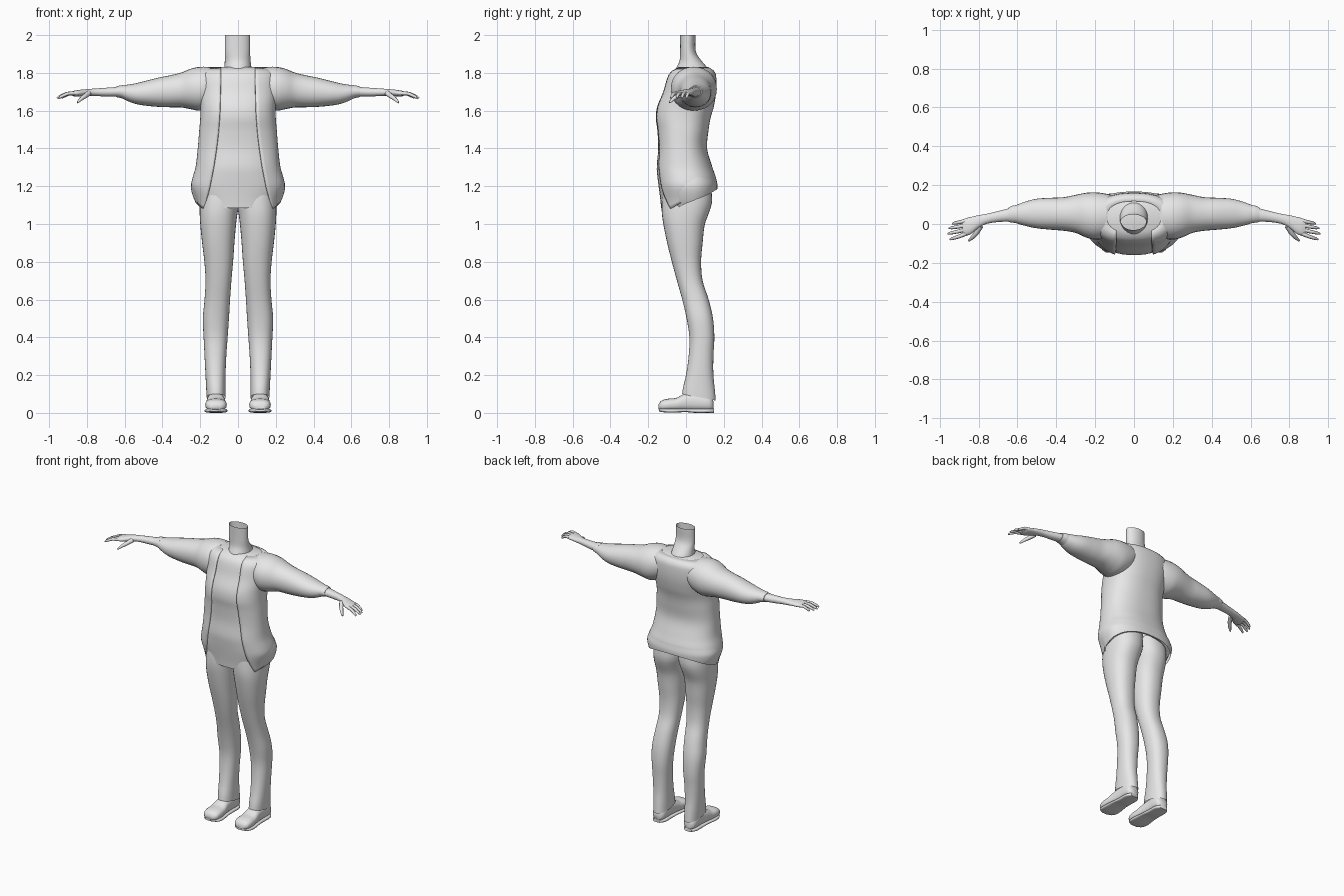
import bpy, bmesh, math
from mathutils import Vector

cloth = bpy.data.materials.new("plain_grey")
cloth.diffuse_color = (0.8, 0.8, 0.8, 1)


def sample(rows, s):
    """Smooth interpolation of the values in rows at position s."""
    s = max(rows[0][0], min(rows[-1][0], s))
    k = 0
    while k < len(rows) - 2 and s > rows[k + 1][0]:
        k += 1

    def slope(i, c):
        a, b = rows[max(i - 1, 0)], rows[min(i + 1, len(rows) - 1)]
        return (b[c] - a[c]) / (b[0] - a[0])
    p, q = rows[k], rows[k + 1]
    h = q[0] - p[0]
    t = (s - p[0]) / h
    out = []
    for c in range(1, len(p)):
        out.append((2*t**3 - 3*t*t + 1) * p[c] + (t**3 - 2*t*t + t) * h * slope(k, c)
                   + (3*t*t - 2*t**3) * q[c] + (t**3 - t*t) * h * slope(k + 1, c))
    return out


def finish(name, bm, mirror):
    me = bpy.data.meshes.new(name)
    bm.to_mesh(me)
    bm.free()
    ob = bpy.data.objects.new(name, me)
    bpy.context.collection.objects.link(ob)
    me.materials.append(cloth)
    bpy.context.view_layer.objects.active = ob
    ob.select_set(True)
    bpy.ops.object.shade_smooth_by_angle(angle=math.radians(50))
    ob.select_set(False)
    if mirror:
        ob.modifiers.new("mirror", 'MIRROR').use_mirror_merge = False
    return ob


def skin(bm, grid, closed, caps):
    """Faces between consecutive rings, with optional end caps."""
    n = len(grid[0])
    for a, b in zip(grid, grid[1:]):
        for j in range(n if closed else n - 1):
            k = (j + 1) % n
            bm.faces.new((a[j], a[k], b[k], b[j]))
    if caps[0]:
        bm.faces.new(grid[0][::-1])
    if caps[1]:
        bm.faces.new(grid[-1])


def loft(name, axis, rows, steps=24, n=32, p=0.85, caps=(0, 0), hem=None,
         gap=None, grow=0.0, mirror=False):
    """Rows are (position, u_min, u_max, v_min, v_max) along the axis."""
    bm = bmesh.new()
    s0, s1 = rows[0][0], rows[-1][0]
    grid = []
    for i in range(steps + 1):
        ring = []
        for j in range(n):
            f = j / (n - 1) if gap else j / n
            t = -math.pi / 2 + 2 * math.pi * f
            for _ in range(2 if gap else 1):
                lo = hem((1 + math.sin(t)) / 2) if hem else s0
                s = lo + (s1 - lo) * i / steps
                u0, u1, v0, v1 = sample(rows, s)
                ru, rv = (u1 - u0) / 2 + grow, (v1 - v0) / 2 + grow
                if gap:  # open front, edges at the given half width
                    x = min(sample(gap, s)[0], 0.9 * ru)
                    t0 = -math.acos((x / ru) ** (1 / p))
                    t = t0 + (math.pi - 2 * t0) * f
            c, d = math.cos(t), math.sin(t)
            u = (u0 + u1) / 2 + ru * math.copysign(abs(c) ** p, c)
            v = (v0 + v1) / 2 + rv * math.copysign(abs(d) ** p, d)
            co = {'z': (u, v, s), 'x': (s, u, v), 'y': (v, s, u)}[axis]
            ring.append(bm.verts.new(co))
        grid.append(ring)
    skin(bm, grid, not gap, caps)
    return finish(name, bm, mirror)


def finger(name, pts, radii):
    """Round tube through points, mirrored to the other hand."""
    bm = bmesh.new()
    pts = [Vector(q) for q in pts]
    grid = []
    for i, q in enumerate(pts):
        d = (pts[min(i + 1, len(pts) - 1)] - pts[max(i - 1, 0)]).normalized()
        a = d.cross(Vector((0, 0, 1))).normalized()
        b = d.cross(a)
        grid.append([bm.verts.new(q + radii[i] * (a * math.cos(k * math.pi / 4)
                     + b * math.sin(k * math.pi / 4))) for k in range(8)])
    skin(bm, grid, True, (1, 1))
    finish(name, bm, True)


# Torso cross-sections shared by shirt and jacket
torso = [(1.06, -.195, .195, -.13, .12), (1.12, -.21, .21, -.135, .13),
         (1.20, -.238, .238, -.145, .15), (1.24, -.232, .232, -.15, .15),
         (1.30, -.215, .215, -.155, .13), (1.40, -.203, .203, -.147, .102),
         (1.50, -.195, .195, -.152, .11), (1.56, -.19, .19, -.16, .12),
         (1.62, -.19, .19, -.153, .137), (1.70, -.2, .2, -.12, .15),
         (1.78, -.2, .2, -.095, .15), (1.81, -.18, .18, -.075, .14),
         (1.83, -.13, .13, -.04, .11)]
loft("shirt", 'z', torso, 40, 48, caps=(0, 1),
     hem=lambda f: 1.085 + .12 * f ** 1.5)
opening = [(1.06, .19), (1.12, .172), (1.2, .15), (1.4, .115), (1.55, .1),
           (1.75, .092), (1.83, .09)]
jacket = loft("jacket", 'z', torso, 40, 56, grow=.01, gap=opening,
              hem=lambda f: 1.06 + .13 * f ** 1.4)
thick = jacket.modifiers.new("cloth", 'SOLIDIFY')
thick.thickness, thick.offset = .012, -1

# Waistband fold around the back of the jacket
fold = loft("jacket_band", 'z', [(1.07, -.2, .2, -.1, .13), (1.13, -.232, .232, -.12, .157),
            (1.2, -.25, .25, -.13, .167), (1.25, -.236, .236, -.13, .158)], 12, 48,
            gap=[(1.07, .19), (1.25, .2)], hem=lambda f: 1.065 + .12 * f ** 1.4)

# Open neck
loft("neck", 'z', [(1.77, -.08, .08, -.07, .13), (1.83, -.073, .071, -.05, .11),
                   (1.86, -.07, .067, -.035, .085), (1.91, -.07, .064, -.031, .053),
                   (2.0, -.07, .064, -.031, .05)], 14, 28, p=1)

# Sleeves with cuffs, then bare forearms and palms
loft("sleeve", 'x', [(.09, -.05, .14, 1.66, 1.822), (.14, -.07, .155, 1.62, 1.83),
                     (.20, -.08, .163, 1.6, 1.832), (.25, -.068, .16, 1.608, 1.822),
                     (.30, -.046, .15, 1.617, 1.802), (.36, -.035, .138, 1.618, 1.787),
                     (.42, -.03, .135, 1.62, 1.775), (.50, -.022, .13, 1.628, 1.755),
                     (.55, -.012, .118, 1.638, 1.743), (.60, .002, .1, 1.658, 1.735),
                     (.615, .008, .094, 1.668, 1.731)], 34, 28, .95, (1, 1), mirror=True)
loft("cuff", 'x', [(.605, .004, .098, 1.662, 1.735), (.625, .007, .094, 1.668, 1.733),
                   (.645, .01, .086, 1.672, 1.728)], 4, 24, 1, (1, 1), mirror=True)
loft("forearm_and_palm", 'x', [(.63, .013, .084, 1.674, 1.726), (.70, .01, .066, 1.675, 1.721),
                               (.76, .0, .052, 1.678, 1.717), (.80, -.02, .045, 1.678, 1.714),
                               (.84, -.052, .036, 1.676, 1.71), (.87, -.06, .028, 1.676, 1.705),
                               (.882, -.052, .02, 1.682, 1.7)], 20, 20, .95, (1, 1), mirror=True)
tips = [("little", .017, .002, .935), ("ring", -.006, -.022, .952),
        ("middle", -.028, -.05, .958), ("index", -.05, -.08, .948)]
for label, y0, y1, x1 in tips:
    L = x1 - .865
    finger(label + "_finger", [(.865, y0, 1.692), (.865 + L * .45, (y0 + y1) / 2, 1.69),
                               (.865 + L * .85, y0 * .15 + y1 * .85, 1.675), (x1, y1, 1.666)],
           (.011, .0095, .008, .004))
finger("thumb", [(.79, -.01, 1.692), (.81, -.045, 1.677), (.832, -.07, 1.661),
                 (.85, -.086, 1.643)], (.015, .013, .01, .005))

# Trouser legs with slanted cuffs
loft("trouser_leg", 'z', [(.06, .065, .165, -.022, .158), (.12, .066, .168, -.018, .153),
                          (.2, .066, .172, .0, .145), (.3, .062, .177, .014, .145),
                          (.4, .055, .182, .018, .15), (.5, .048, .186, .003, .143),
                          (.6, .042, .177, -.02, .12), (.7, .035, .172, -.048, .088),
                          (.8, .026, .178, -.075, .08), (.9, .019, .19, -.1, .088),
                          (1.0, .01, .2, -.12, .1), (1.06, .002, .203, -.128, .122),
                          (1.12, -.012, .203, -.128, .138), (1.22, -.02, .2, -.12, .13)],
     44, 32, .88, (0, 1), hem=lambda f: .1 - .035 * f, mirror=True)

# Shoes: rounded uppers over flat soles
loft("shoe", 'y', [(-.146, .02, .045, .09, .145), (-.135, .012, .062, .07, .163),
                   (-.1, .01, .074, .06, .173), (-.05, .01, .08, .062, .171),
                   (-.01, .01, .1, .068, .166), (.05, .01, .108, .072, .162),
                   (.11, .01, .1, .072, .162), (.138, .012, .085, .08, .154),
                   (.146, .02, .06, .095, .14)], 24, 24, .8, (1, 1), mirror=True)
loft("shoe_sole", 'y', [(-.142, .008, .022, .09, .145), (-.125, .004, .023, .064, .168),
                        (-.08, .001, .022, .056, .177), (0, .004, .022, .064, .17),
                        (.05, .0, .022, .068, .166), (.12, .0, .022, .07, .164),
                        (.147, .0, .022, .09, .145)], 20, 20, .55, (1, 1), mirror=True)
